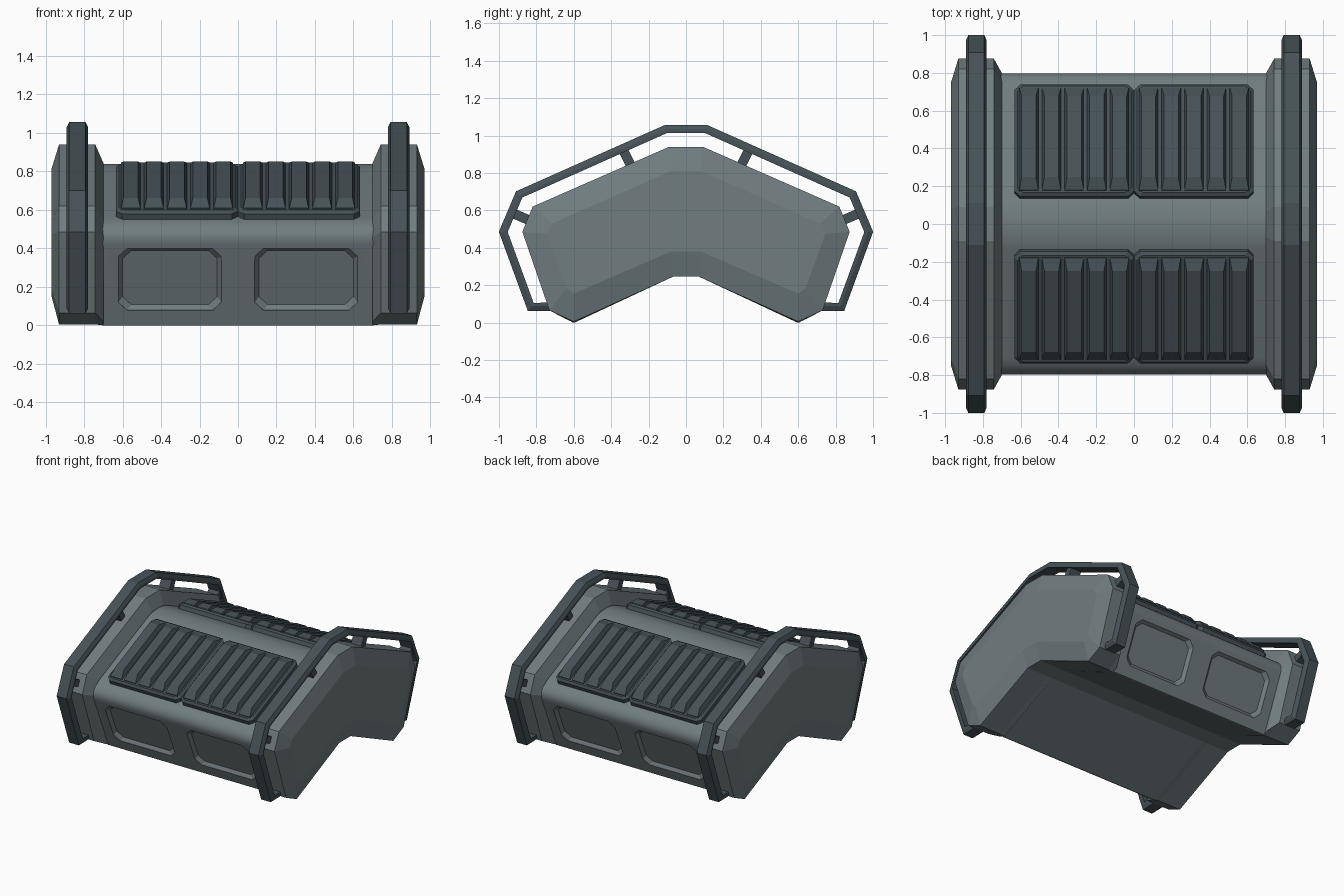
import bpy, bmesh, math
from mathutils import Matrix, Vector

if "Cube" in bpy.data.objects:
    bpy.data.objects.remove(bpy.data.objects["Cube"])


def material(name, rgb):
    m = bpy.data.materials.new(name)
    m.diffuse_color = (*rgb, 1)
    m.use_nodes = True
    m.node_tree.nodes["Principled BSDF"].inputs["Base Color"].default_value = m.diffuse_color
    return m


GREY = material("grey armour", (0.165, 0.205, 0.215))
DARK = material("dark slate metal", (0.062, 0.085, 0.095))


def loft(name, rings, mat, matrix=None):
    """Join closed rings of 3D points into a capped solid."""
    bm = bmesh.new()
    vs = [[bm.verts.new(p) for p in r] for r in rings]
    n = len(rings[0])
    for a, b in zip(vs, vs[1:]):
        for i in range(n):
            j = (i + 1) % n
            bm.faces.new((a[i], a[j], b[j], b[i]))
    bm.faces.new(vs[0][::-1])
    bm.faces.new(vs[-1])
    if matrix:
        bm.transform(matrix)
    bmesh.ops.recalc_face_normals(bm, faces=bm.faces)
    me = bpy.data.meshes.new(name)
    bm.to_mesh(me)
    bm.free()
    me.materials.append(mat)
    ob = bpy.data.objects.new(name, me)
    bpy.context.collection.objects.link(ob)
    return ob


def mirrored(half):
    """Half profile (y >= 0) to a closed symmetric profile."""
    return half + [(-y, z) for y, z in reversed(half) if y > 1e-6]


def ring(x, half):
    return [(x, y, z) for y, z in mirrored(half)]


def curve(a, c, b, n=8):
    a, c, b = Vector(a), Vector(c), Vector(b)
    return [tuple(a * (1 - t) ** 2 + c * 2 * t * (1 - t) + b * t * t)
            for t in (i / n for i in range(n + 1))]


def slab(name, w, h, cut, layers, mat, matrix):
    """Corner-cut plate; layers are (height, inset)."""
    rings = []
    for z, d in layers:
        a, b = w / 2 - d, h / 2 - d
        pts = []
        for sx, sy in ((1, 1), (-1, 1), (-1, -1), (1, -1)):
            if cut:
                p = [(sx * a, sy * (b - cut), z), (sx * (a - cut), sy * b, z)]
                pts += p if sx * sy > 0 else p[::-1]
            else:
                pts.append((sx * a, sy * b, z))
        rings.append(pts)
    return loft(name, rings, mat, matrix)


def frame(x, y, z, up, back):
    """Local frame on a sloped face: X across, Y up the slope, Z outward."""
    u = Vector(up).normalized()
    n = Vector((1, 0, 0)).cross(u)
    m = Matrix(((1, u.x, n.x, x), (0, u.y, n.y, y), (0, u.z, n.z, z), (0, 0, 0, 1)))
    return Matrix.Rotation(math.pi, 4, 'Z') @ m if back else m


# Main body: smooth saddle-shaped extrusion
top = curve((0.0, 0.84), (0.07, 0.84), (0.14, 0.809), 5)
shoulder = curve((0.70, 0.564), (0.825, 0.509), (0.787, 0.42))
body_half = top + shoulder + [(0.61, 0.0), (0.595, 0.0), (0.07, 0.245)]
body = loft("body", [ring(-0.705, body_half), ring(0.705, body_half)], GREY)

# Recessed panels on the front and back faces
cutters = []
for back in (False, True):
    for s in (-1, 1):
        m = frame(s * 0.354, -0.711, 0.24, (0, -0.394, 0.919), back)
        cutters.append(slab("panel_cutter", 0.535, 0.35, 0.045,
                            [(-0.022, 0.022), (0.0, 0.0), (0.03, 0.0)], GREY, m))
bpy.context.view_layer.objects.active = body
body.select_set(True)
for c in cutters:
    c.hide_render = True
    mod = body.modifiers.new("recess", 'BOOLEAN')
    mod.operation = 'DIFFERENCE'
    mod.solver = 'EXACT'
    mod.object = c
    bpy.ops.object.modifier_apply(modifier=mod.name)
for c in cutters:
    bpy.data.objects.remove(c)
bpy.ops.object.shade_smooth_by_angle(angle=math.radians(25))

# Slatted vents on the sloped top faces
for back in (False, True):
    for s in (-1, 1):
        m = frame(s * 0.317, -0.43, 0.682, (0, 0.916, 0.401), back)
        slab("vent_base", 0.632, 0.645, 0.03,
             [(-0.02, 0), (0.03, 0), (0.045, 0.015)], DARK, m)
        for i in range(5):
            o = m @ Matrix.Translation(((i - 2) * 0.12, 0, 0))
            rings = [[(sx * w, sy * l, z) for sx, sy in ((1, 1), (-1, 1), (-1, -1), (1, -1))]
                     for z, w, l in ((0.03, 0.053, 0.30), (0.05, 0.05, 0.295), (0.082, 0.038, 0.235))]
            loft("vent_slat", rings, DARK, o)

# End caps, rails and struts on both sides
CAP = [(0.09, 0.94), (0.82, 0.62), (0.875, 0.485), (0.73, 0.065), (0.60, 0.005), (0.07, 0.245)]
CAP_IN = [(0.07, 0.845), (0.745, 0.55), (0.80, 0.46), (0.645, 0.02), (0.60, 0.0), (0.07, 0.245)]
CAP_OUT = [(0.08, 0.81), (0.715, 0.53), (0.745, 0.475), (0.64, 0.185), (0.60, 0.155), (0.08, 0.38)]
RAIL = [(0.72, 0.085), (0.83, 0.083), (0.977, 0.485), (0.892, 0.685), (0.107, 1.035)]
SECTION = [(0.022, -0.042), (0.022, 0.042), (-0.004, 0.055),
           (-0.022, 0.055), (-0.022, -0.055), (-0.004, -0.055)]
STRUTS = [((0.285, 0.82), (0.342, 0.935)), ((0.81, 0.535), (0.93, 0.586))]


def left_normal(a, b):
    d = (b - a).normalized()
    return Vector((d.y, -d.x))


def sweep(name, path, section, x, mat):
    """Sweep an (offset, x) section along a (y, z) path with mitred corners."""
    pts = [Vector(p) for p in path]
    rings = []
    for i, p in enumerate(pts):
        n1 = left_normal(pts[max(i - 1, 0)], pts[max(i, 1)])
        n2 = left_normal(pts[min(i, len(pts) - 2)], pts[min(i + 1, len(pts) - 1)])
        n = (n1 + n2) / (1 + n1.dot(n2))
        rings.append([(x + dx, p.x + n.x * o, p.y + n.y * o) for o, dx in section])
    return loft(name, rings, mat)


for s in (-1, 1):
    loft("end_cap", [ring(s * 0.70, CAP_IN), ring(s * 0.742, CAP),
                     ring(s * 0.93, CAP), ring(s * 0.97, CAP_OUT)], GREY)
    sweep("guard_rail", RAIL + [(-y, z) for y, z in reversed(RAIL)], SECTION, s * 0.835, DARK)
    for a, b in STRUTS:
        for t in (-1, 1):
            box = [(-0.026, -0.045), (0.026, -0.045), (0.026, 0.045), (-0.026, 0.045)]
            sweep("rail_strut", [(t * a[0], a[1]), (t * b[0], b[1])], box, s * 0.835, DARK)
